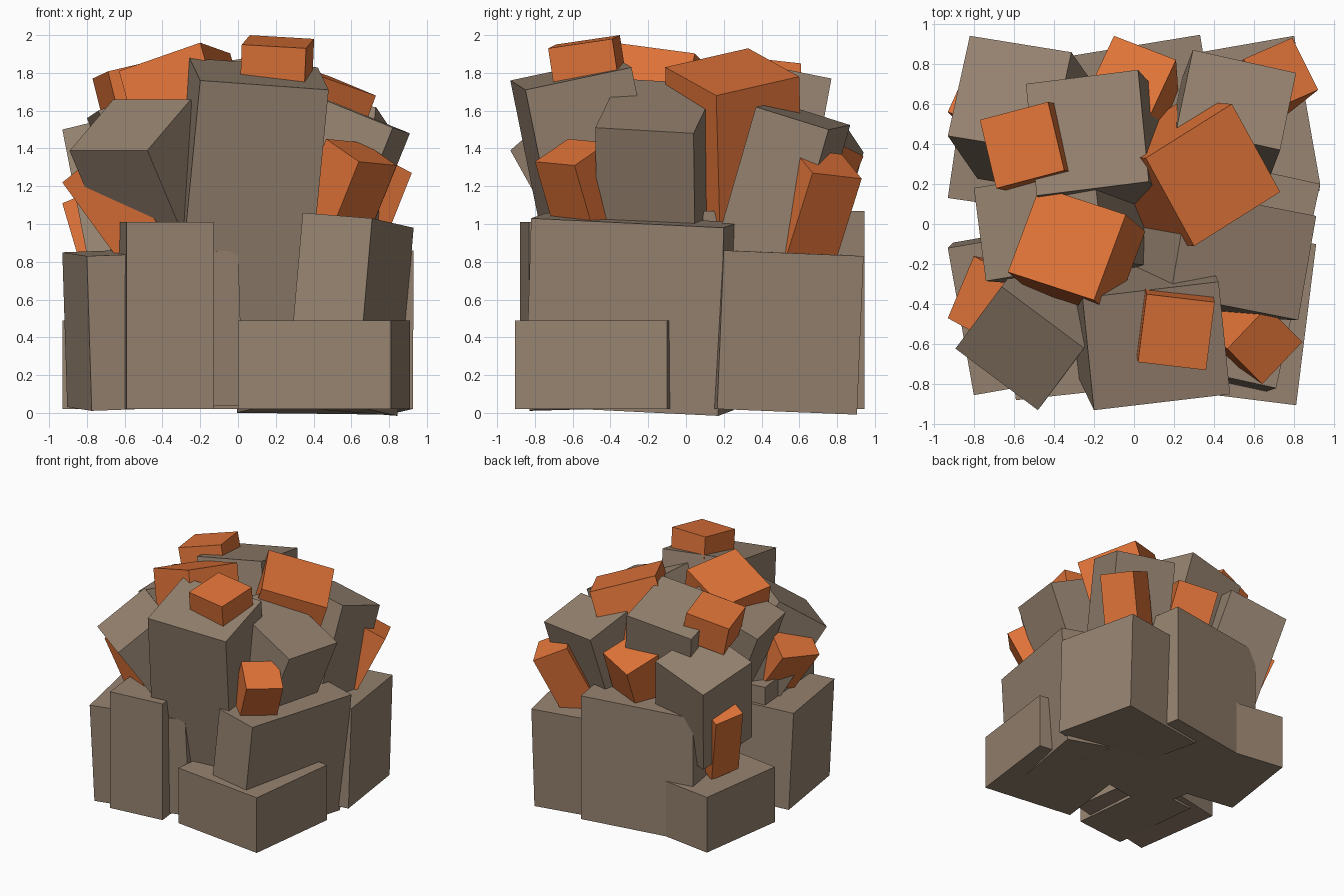
import bpy, bmesh
from mathutils import Vector, Matrix


def material(name, rgb):
    m = bpy.data.materials.new(name)
    m.diffuse_color = (*rgb, 1)
    return m


STONE = material("warm grey stone", (0.305, 0.226, 0.162))
ORANGE = material("rust orange", (0.74, 0.172, 0.040))


def block(name, mat, corner, side_a, side_b, depth):
    """Box hanging below a tilted top face given by a corner and its two neighbours."""
    p = Vector(corner)
    u = Vector(side_a) - p
    v = Vector(side_b) - p
    v -= u * (v.dot(u) / u.length_squared)
    n = u.cross(v).normalized()
    if n.z < 0:
        n = -n
    n *= depth
    centre = p + (u + v - n) / 2
    m = Matrix((u, v, n)).transposed().to_4x4()
    m.translation = centre
    bm = bmesh.new()
    bmesh.ops.create_cube(bm, size=1, matrix=m)
    bmesh.ops.recalc_face_normals(bm, faces=bm.faces)
    me = bpy.data.meshes.new(name)
    bm.to_mesh(me)
    bm.free()
    me.materials.append(mat)
    bpy.context.collection.objects.link(bpy.data.objects.new(name, me))


# Base ring of big upright stones
for name, *args in [
    ("base_front_right_low", (0.81, -0.905, 0.49), (0.91, -0.10, 0.49), (0.0, -0.81, 0.49), 0.47),
    ("base_front_left", (-0.80, -0.855, 0.83), (-0.93, -0.12, 0.85), (0.0, -0.71, 0.86), 0.82),
    ("base_front_slab", (-0.59, -0.88, 1.01), (-0.13, -0.83, 1.01), (-0.67, -0.10, 1.01), 0.99),
    ("base_right", (0.71, -0.82, 1.03), (0.93, 0.20, 0.98), (0.34, -0.75, 1.06), 1.0),
    ("base_back_right", (0.93, 0.20, 0.86), (0.80, 0.94, 0.83), (0.13, 0.06, 0.87), 0.84),
    ("base_back", (0.33, 0.945, 1.07), (-0.62, 0.79, 1.07), (0.51, -0.15, 1.07), 1.05),
    ("base_back_left_low", (-0.82, 0.89, 0.49), (-0.93, 0.13, 0.49), (-0.27, 0.81, 0.49), 0.47),
]:
    block(name, STONE, *args)

# Upper dome of leaning stones
for name, *args in [
    ("upper_front_tower", (-0.20, -0.93, 1.76), (0.48, -0.85, 1.71), (-0.27, -0.37, 1.88), 1.3),
    ("upper_right", (0.82, -0.48, 1.51), (0.91, 0.04, 1.48), (0.18, -0.37, 1.77), 0.75),
    ("upper_front_left", (-0.48, -0.93, 1.39), (-0.25, -0.62, 1.66), (-0.89, -0.62, 1.39), 0.7),
    ("upper_left", (-0.80, 0.18, 1.56), (-0.74, -0.285, 1.60), (-0.2, 0.25, 1.80), 0.8),
    ("upper_back", (-0.54, 0.70, 1.69), (0.02, 0.77, 1.77), (-0.50, 0.14, 1.80), 0.95),
    ("upper_back_right", (0.81, 0.755, 1.50), (0.73, 0.37, 1.62), (0.29, 0.85, 1.53), 0.8),
    ("upper_back_left", (-0.82, 0.94, 1.38), (-0.93, 0.44, 1.50), (-0.31, 0.87, 1.50), 0.8),
]:
    block(name, STONE, *args)

# Orange accent blocks poking out between the stones
for name, *args in [
    ("accent_top_front", (0.02, -0.69, 1.95), (0.36, -0.73, 1.93), (0.06, -0.35, 2.0), 0.22),
    ("accent_top_right", (0.73, 0.16, 1.68), (0.30, -0.11, 1.83), (0.49, 0.60, 1.78), 0.72),
    ("accent_top_left", (-0.20, -0.38, 1.96), (-0.63, -0.24, 1.81), (-0.05, 0.05, 1.90), 0.38),
    ("accent_top_back_left", (-0.77, 0.52, 1.77), (-0.43, 0.61, 1.85), (-0.68, 0.18, 1.81), 0.25),
    ("accent_front_right", (0.64, -0.80, 1.33), (0.84, -0.59, 1.31), (0.47, -0.62, 1.45), 0.45),
    ("accent_back_right", (0.92, 0.67, 1.27), (0.79, 0.93, 1.24), (0.68, 0.56, 1.40), 0.54),
    ("accent_back", (-0.10, 0.94, 1.36), (0.21, 0.82, 1.42), (-0.20, 0.65, 1.48), 0.45),
    ("accent_left", (-0.93, -0.47, 1.22), (-0.80, -0.16, 1.27), (-0.70, -0.56, 1.40), 0.55),
    ("accent_back_left", (-0.83, 0.78, 1.07), (-0.93, 0.56, 1.11), (-0.62, 0.69, 1.16), 0.64),
]:
    block(name, ORANGE, *args)
